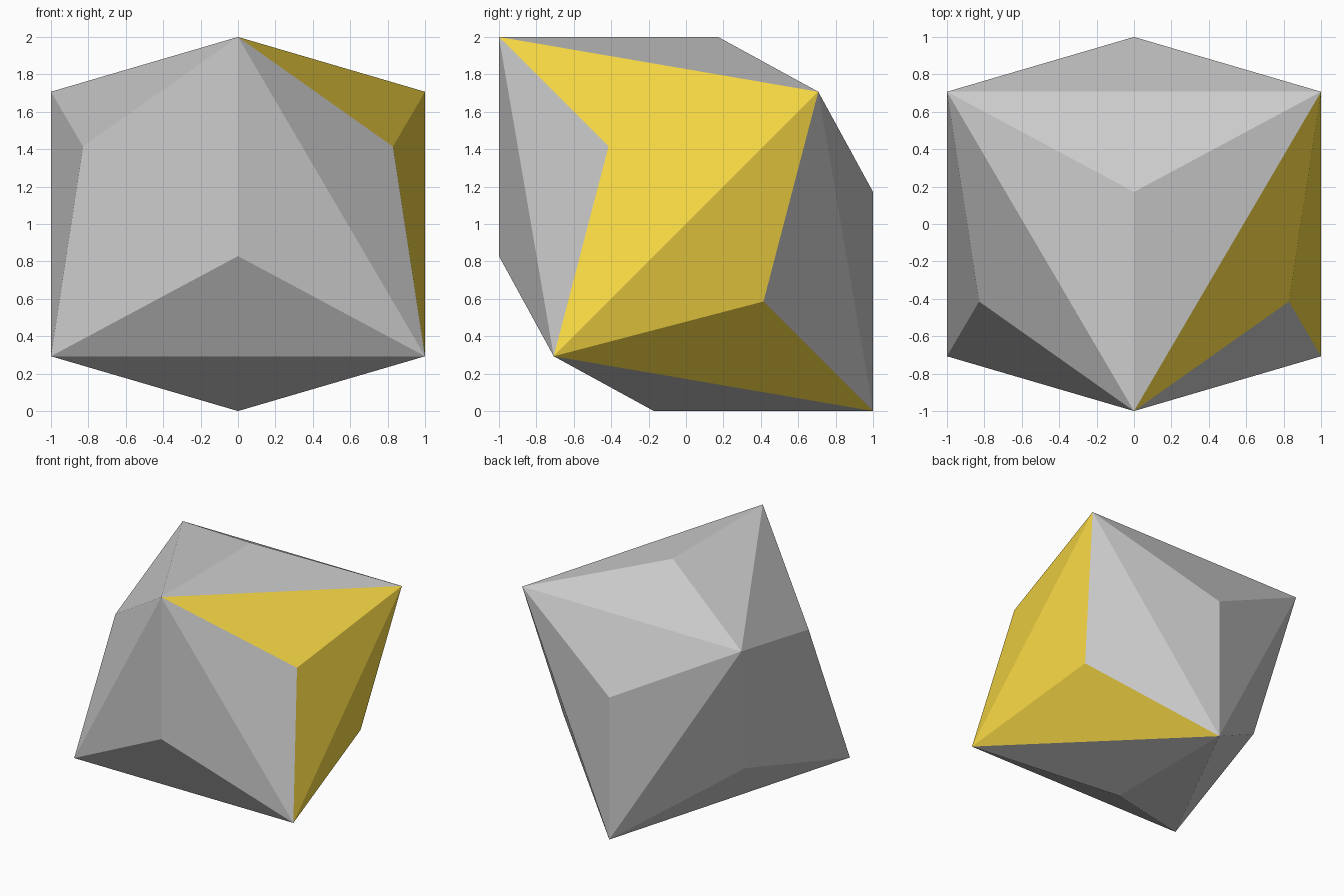
import bpy, bmesh
from math import sqrt
from mathutils import Vector

if "Cube" in bpy.data.objects:
    bpy.data.objects.remove(bpy.data.objects["Cube"])

# Three perpendicular half-axes of the tilted octahedron
h = sqrt(0.5)
A = Vector((0, -1, 1))
B = Vector((1, h, h))
C = Vector((1, -h, -h))


def material(name, colour):
    mat = bpy.data.materials.new(name)
    mat.diffuse_color = colour
    mat.use_nodes = True
    mat.node_tree.nodes["Principled BSDF"].inputs["Base Color"].default_value = mat.diffuse_color
    return mat


# Octahedron core
bm = bmesh.new()
for axis in (A, B, C):
    for sign in (1, -1):
        bm.verts.new(axis * sign)
bmesh.ops.convex_hull(bm, input=bm.verts[:])

# Raise a shallow pyramid on each of the eight faces
poked = bmesh.ops.poke(bm, faces=bm.faces[:])
for v in poked["verts"]:
    v.co *= 3 * (sqrt(2) - 1)
bmesh.ops.recalc_face_normals(bm, faces=bm.faces[:])

# Gold band: four facets on the right side, along the edges A-B, B-C and C-(-A)
apex_front = (A + B + C) * (sqrt(2) - 1)
apex_back = (B + C - A) * (sqrt(2) - 1)
gold_facets = [(A, B, apex_front), (B, C, apex_front),
               (B, C, apex_back), (C, -A, apex_back)]
for f in bm.faces:
    centre = f.calc_center_median()
    f.smooth = False
    f.material_index = int(any((centre - (p + q + r) / 3).length < 0.01
                               for p, q, r in gold_facets))

mesh = bpy.data.meshes.new("faceted_solid")
bm.to_mesh(mesh)
bm.free()
mesh.materials.append(material("grey", (0.8, 0.8, 0.8, 1)))
mesh.materials.append(material("gold", (0.95, 0.7, 0.06, 1)))

solid = bpy.data.objects.new("faceted_solid", mesh)
solid.location.z = 1
bpy.context.collection.objects.link(solid)
